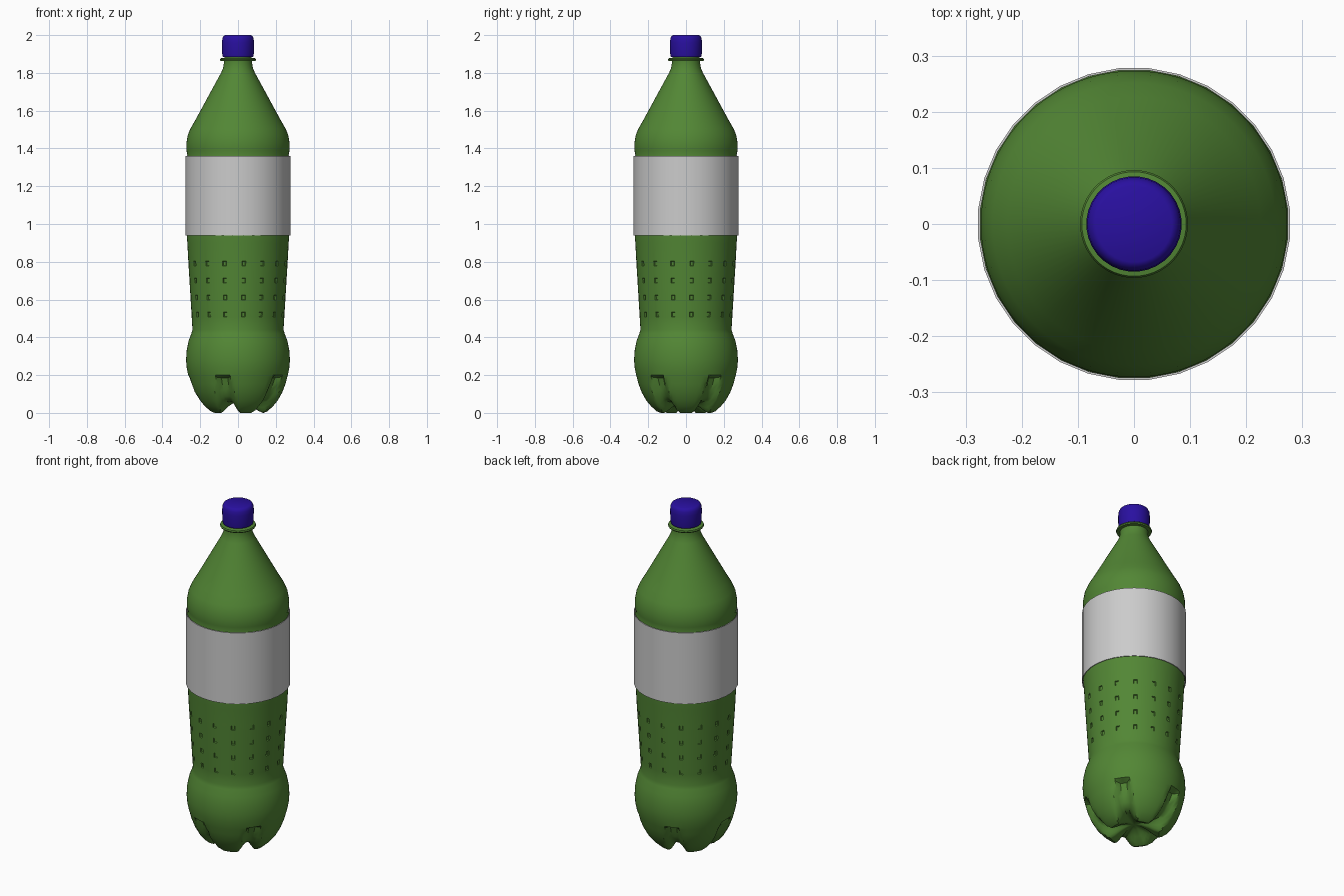
import bpy, bmesh, math

if "Cube" in bpy.data.objects:
    bpy.data.objects.remove(bpy.data.objects["Cube"])


def material(name, rgb):
    m = bpy.data.materials.new(name)
    m.use_nodes = True
    m.diffuse_color = (*rgb, 1)
    m.node_tree.nodes["Principled BSDF"].inputs["Base Color"].default_value = (*rgb, 1)
    return m


green = material("bottle green", (0.085, 0.24, 0.035))
blue = material("cap blue", (0.022, 0.005, 0.35))
grey = material("label grey", (0.6, 0.6, 0.6))


def lathe(name, profile, count, mat, shape=None, phase=0.0, closed=False, detail=None, angle=35):
    """Spin (radius, height) points round z; shape may change a point by angle."""
    bm = bmesh.new()
    rings = []
    for k, (r, z) in enumerate(profile):
        if r == 0:
            rings.append([bm.verts.new((0, 0, z))] * count)
            continue
        ring = []
        for i in range(count):
            a = math.tau * (i + phase) / count
            pr, pz = shape(k, a) if shape else (r, z)
            ring.append(bm.verts.new((pr * math.cos(a), pr * math.sin(a), pz)))
        rings.append(ring)
    pairs = list(zip(rings, rings[1:]))
    if closed:
        pairs.append((rings[-1], rings[0]))
    for low, high in pairs:
        for i in range(count):
            j = (i + 1) % count
            bm.faces.new(dict.fromkeys((low[i], low[j], high[j], high[i])))
    if detail:
        detail(bm)
    bmesh.ops.recalc_face_normals(bm, faces=bm.faces)
    mesh = bpy.data.meshes.new(name)
    bm.to_mesh(mesh)
    bm.free()
    mesh.materials.append(mat)
    obj = bpy.data.objects.new(name, mesh)
    bpy.context.collection.objects.link(obj)
    bpy.ops.object.select_all(action="DESELECT")
    obj.select_set(True)
    bpy.context.view_layer.objects.active = obj
    bpy.ops.object.shade_smooth_by_angle(angle=math.radians(angle))
    return obj


# Base: the foot profile blends into the groove profile at five angles
foot = [(0, .055), (.04, .05), (.08, .03), (.11, .01), (.135, 0), (.155, .008),
        (.185, .035), (.21, .065), (.235, .11), (.252, .155), (.261, .19)]
groove = [(0, .055), (.04, .056), (.075, .056), (.1, .056), (.125, .057), (.145, .06),
          (.168, .07), (.188, .088), (.205, .12), (.217, .155), (.228, .185)]

# Waist: rising rows, with a thin band of faces for each row of dimples
dimple_rows = [.52, .61, .70, .79]
waist = []
for z in dimple_rows:
    for h in (z - .013, z + .013):
        waist.append((.241 + .028 * (h - .44) / .46, h))

upper = [(.264, .2), (.272, .24), (.275, .28), (.272, .33), (.262, .38), (.247, .42), (.241, .44)]
shoulder = [(.268, .9), (.272, .95), (.272, 1.35), (.268, 1.365), (.273, 1.39), (.273, 1.43),
            (.266, 1.47), (.252, 1.505), (.226, 1.55), (.09, 1.8), (.079, 1.825), (.075, 1.85),
            (.075, 1.863), (.093, 1.864), (.096, 1.87), (.093, 1.877), (.072, 1.88),
            (.07, 1.97), (0, 1.97)]
body_profile = foot + upper + waist + shoulder


def petal(k, a):
    if k >= len(foot):
        return body_profile[k]
    step = math.tau / 5
    off = abs((a % step) - step / 2)              # angle away from the groove centre
    depth = 1 - k / (len(foot) - 1)               # grooves widen towards the bottom
    inner, outer = .07, .16 + .42 * depth
    t = min(max((off - inner) / (outer - inner), 0), 1)
    w = 1 - t * t * (3 - 2 * t)
    return tuple(f + (g - f) * w for f, g in zip(foot[k], groove[k]))


def dimples(bm):
    bm.normal_update()
    picked = []
    for f in bm.faces:
        c = f.calc_center_median()
        column = round((math.degrees(math.atan2(c.y, c.x)) % 360) / 4.5 - .5)
        if column % 5 == 1 and any(abs(c.z - z) < .005 for z in dimple_rows):
            picked.append(f)
    bmesh.ops.recalc_face_normals(bm, faces=bm.faces)
    bmesh.ops.inset_individual(bm, faces=picked, thickness=.004, depth=-.006)


lathe("bottle_body", body_profile, 80, green, petal, detail=dimples)

# Label sleeve
lathe("label", [(.279, .94), (.279, 1.36), (.275, 1.36), (.275, .94)], 32, grey, phase=.5, closed=True)

# Screw cap
lathe("cap", [(.072, 1.885), (.081, 1.885), (.084, 1.9), (.085, 1.96), (.083, 1.982),
              (.077, 1.995), (.068, 2.0), (0, 2.0)], 32, blue, phase=.5, angle=50)
